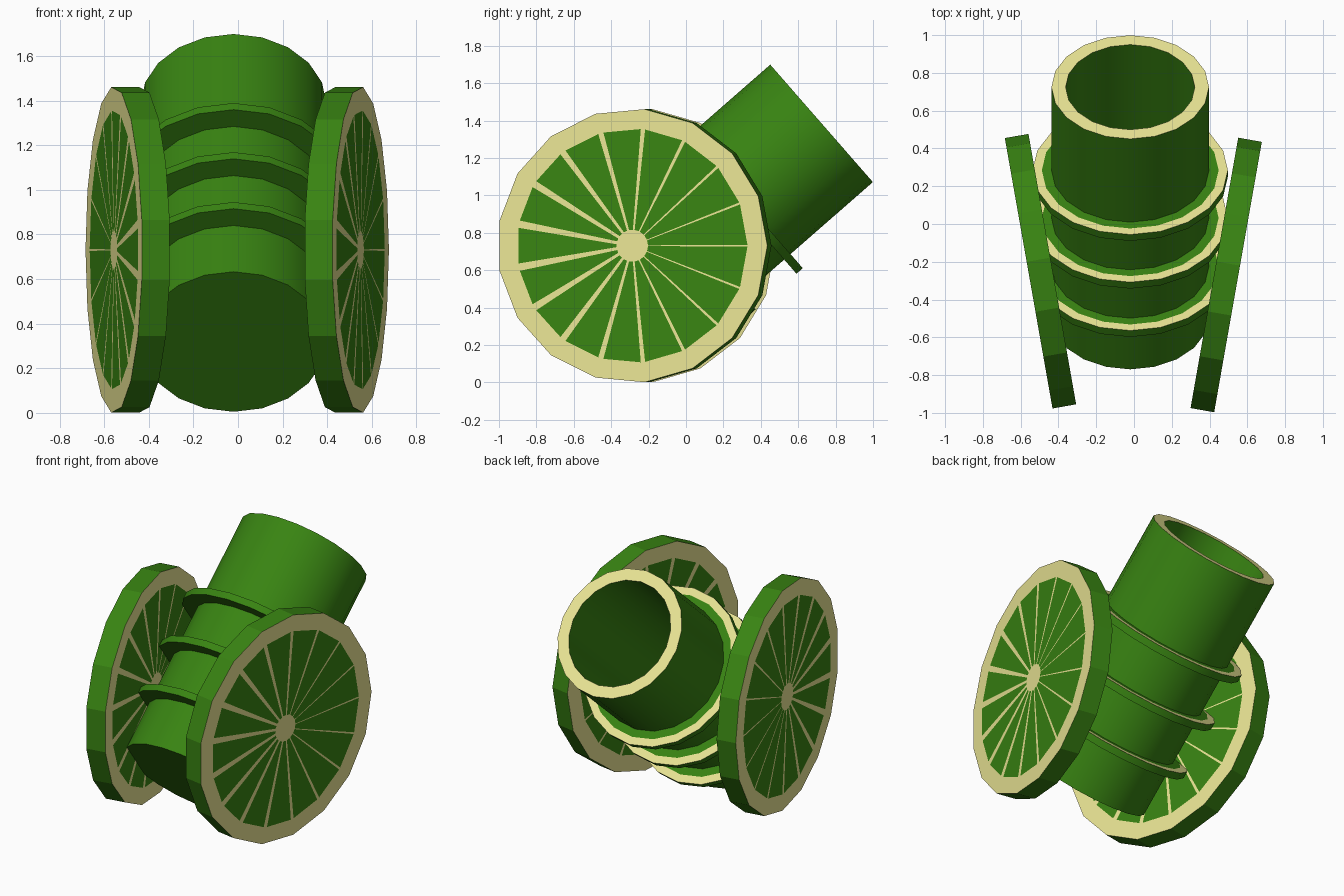
import bpy, bmesh
from math import sin, cos, pi, radians
from mathutils import Vector

if "Cube" in bpy.data.objects:
    bpy.data.objects.remove(bpy.data.objects["Cube"])


def material(name, color):
    m = bpy.data.materials.new(name)
    m.diffuse_color = color
    m.use_nodes = True
    m.node_tree.nodes["Principled BSDF"].inputs["Base Color"].default_value = m.diffuse_color
    return m


GREEN = material("green_paint", (0.04, 0.23, 0.006, 1))
CREAM = material("cream_trim", (0.83, 0.79, 0.30, 1))


def finish(bm, name, location, rotation, smooth=False):
    bmesh.ops.recalc_face_normals(bm, faces=bm.faces)
    mesh = bpy.data.meshes.new(name)
    bm.to_mesh(mesh)
    bm.free()
    mesh.materials.append(GREEN)
    mesh.materials.append(CREAM)
    ob = bpy.data.objects.new(name, mesh)
    bpy.context.collection.objects.link(ob)
    ob.location, ob.rotation_euler = location, rotation
    if smooth:
        bpy.ops.object.select_all(action='DESELECT')
        ob.select_set(True)
        bpy.context.view_layer.objects.active = ob
        bpy.ops.object.shade_smooth_by_angle(angle=radians(30))
    return ob


def lathe(name, profile, cream, location, rotation, closed=False, sides=20):
    """Revolve (radius, height) points; 'cream' lists the trim segments."""
    bm = bmesh.new()
    rings = [[bm.verts.new((r * sin(2 * pi * i / sides), r * cos(2 * pi * i / sides), h))
              for i in range(sides)] for r, h in profile]
    count = len(rings) if closed else len(rings) - 1
    for k in range(count):
        a, b = rings[k], rings[(k + 1) % len(rings)]
        for i in range(sides):
            j = (i + 1) % sides
            f = bm.faces.new((a[i], a[j], b[j], b[i]))
            f.material_index = int(k in cream)
    if not closed:
        bm.faces.new(rings[0])
        bm.faces.new(rings[-1])
    return finish(bm, name, location, rotation, True)


# Tilted barrel: closed base, open bore, cream muzzle lip
BASE = Vector((-0.02, -0.495, 0.319))
TILT = (radians(-48.85), 0, 0)
AXIS = Vector((0, 0.753, 0.658))
R = 0.417
lathe("barrel", [(R, 0), (R, 1.62), (0.342, 1.62), (0.342, 0.12)], {1}, BASE, TILT)

# Three reinforcing bands with cream edges
for n, s in enumerate((0.36, 0.70, 1.035)):
    profile = [(R - 0.02, -0.045), (0.517, -0.045), (0.517, 0), (0.468, 0), (R - 0.02, 0)]
    lathe(f"barrel_band_{n + 1}", profile, {2}, BASE + AXIS * s, TILT, closed=True)


def wheel(name, location, turn, sides=17, radius=0.733, half=0.0635):
    bm = bmesh.new()
    rims = []
    for x in (-half, half):
        outer, panel, hub = [], [], []
        for i in range(sides):
            a = 2 * pi * i / sides
            d, t = Vector((0, cos(a), sin(a))), Vector((0, -sin(a), cos(a)))
            off = Vector((x, 0, 0))
            w = 0.0125 - 0.0075 * cos(a)  # spokes widen toward the front
            outer.append(bm.verts.new(off + d * radius))
            panel.append([bm.verts.new(off + d * 0.625 + t * w * s) for s in (-1, 1)])
            hub.append([bm.verts.new(off + d * 0.085 + t * w * 0.4 * s) for s in (-1, 1)])
        cream = [bm.faces.new([v for pair in hub for v in pair])]
        for i in range(sides):
            j = (i + 1) % sides
            (p0, p1), (h0, h1) = panel[i], hub[i]
            q0, g0 = panel[j][0], hub[j][0]
            cream += [bm.faces.new((outer[i], outer[j], q0, p1)),
                      bm.faces.new((outer[i], p1, p0)),
                      bm.faces.new((p0, p1, h1, h0))]
            bm.faces.new((p1, q0, g0, h1))
        for f in cream:
            f.material_index = 1
        rims.append(outer)
    # Tread
    for i in range(sides):
        j = (i + 1) % sides
        bm.faces.new((rims[0][i], rims[0][j], rims[1][j], rims[1][i]))
    return finish(bm, name, location, (0, 0, turn))


# Splayed wheels
wheel("right_wheel", (0.487, -0.276, 0.731), radians(-10))
wheel("left_wheel", (-0.494, -0.256, 0.731), radians(10))
